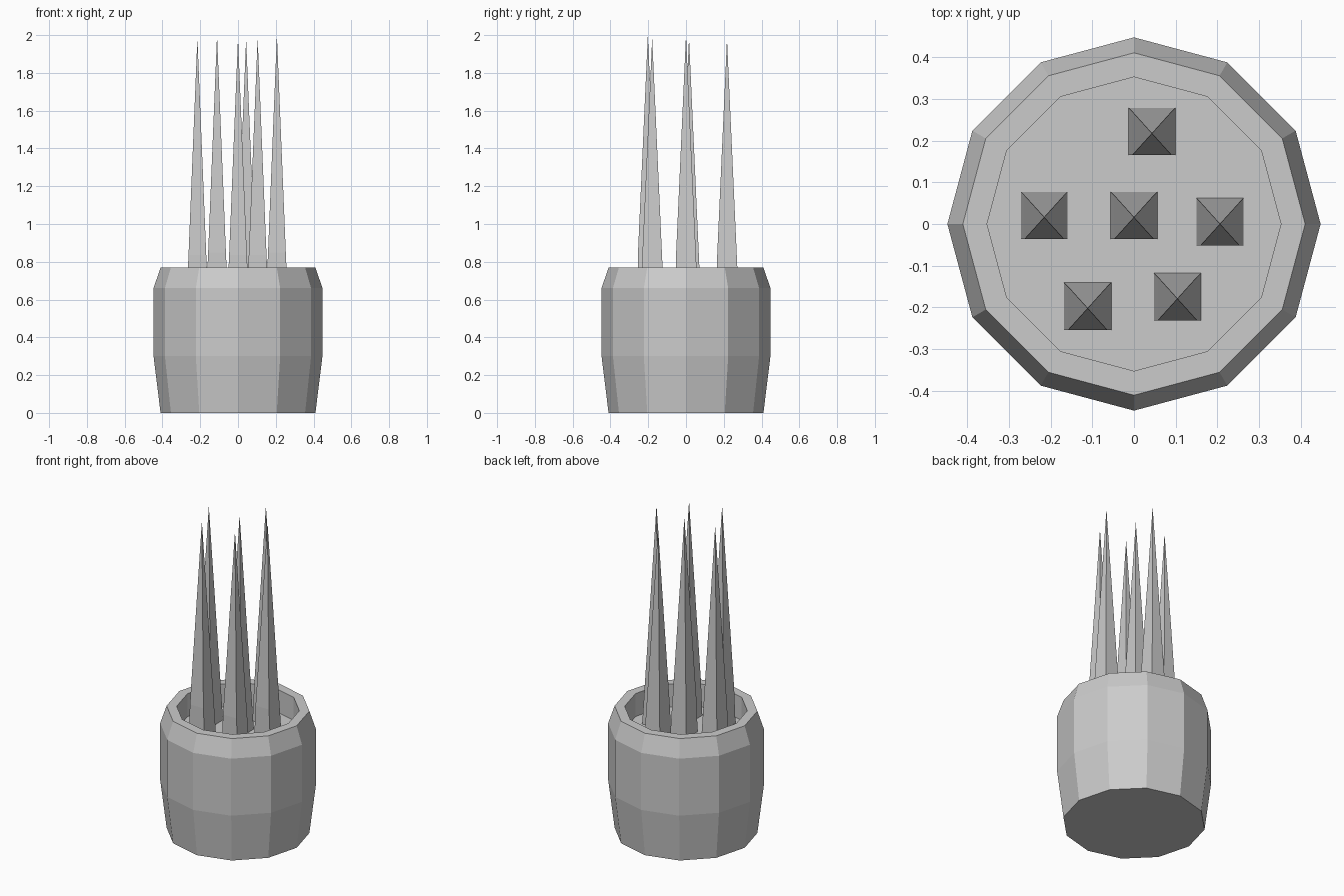
import bpy, bmesh
from math import cos, sin, pi

cube = bpy.data.objects.get("Cube")
if cube:
    bpy.data.objects.remove(cube, do_unlink=True)

GREY = (0.6, 0.6, 0.6, 1)
grey = bpy.data.materials.new("plain grey")
grey.use_nodes = True
grey.diffuse_color = GREY
grey.node_tree.nodes["Principled BSDF"].inputs["Base Color"].default_value = GREY


def loft(name, rings, tip=None):
    """Skin a stack of equal point rings; cap the start, and cap or point the end."""
    bm = bmesh.new()
    loops = [[bm.verts.new(p) for p in ring] for ring in rings]
    n = len(loops[0])
    for low, high in zip(loops, loops[1:]):
        for i in range(n):
            j = (i + 1) % n
            bm.faces.new((low[i], low[j], high[j], high[i]))
    bm.faces.new(loops[0][::-1])
    if tip:
        apex = bm.verts.new(tip)
        for i in range(n):
            bm.faces.new((loops[-1][i], loops[-1][(i + 1) % n], apex))
    else:
        bm.faces.new(loops[-1])
    bmesh.ops.recalc_face_normals(bm, faces=bm.faces[:])
    mesh = bpy.data.meshes.new(name)
    bm.to_mesh(mesh)
    bm.free()
    mesh.materials.append(grey)
    obj = bpy.data.objects.new(name, mesh)
    bpy.context.collection.objects.link(obj)
    return obj


# Twelve-sided pot: outer wall, rim, inner wall and soil floor
SIDES = 12
profile = [(0.41, 0), (0.447, 0.30), (0.447, 0.66), (0.41, 0.77),
           (0.352, 0.77), (0.352, 0.625)]
loft("pot", [[(r * cos(2 * pi * i / SIDES), r * sin(2 * pi * i / SIDES), z)
              for i in range(SIDES)] for r, z in profile])


# Square tapering leaves, upright at the front near the base
def rectangle(half, front, back, z):
    return [(-half, front, z), (half, front, z), (half, back, z), (-half, back, z)]


leaf_places = [(-0.215, 0.021, 1.985), (-0.111, -0.197, 2.0), (0, 0.021, 1.985),
               (0.043, 0.222, 1.98), (0.104, -0.174, 1.985), (0.206, 0.005, 2.0)]
for number, (x, y, top) in enumerate(leaf_places, 1):
    leaf = loft(f"leaf_{number}",
                [rectangle(0.057, -0.057, 0.057, -1.38),
                 rectangle(0.047, -0.057, 0.047, -1.15)],
                tip=(0, -0.005, 0))
    leaf.location = (x, y, top)
